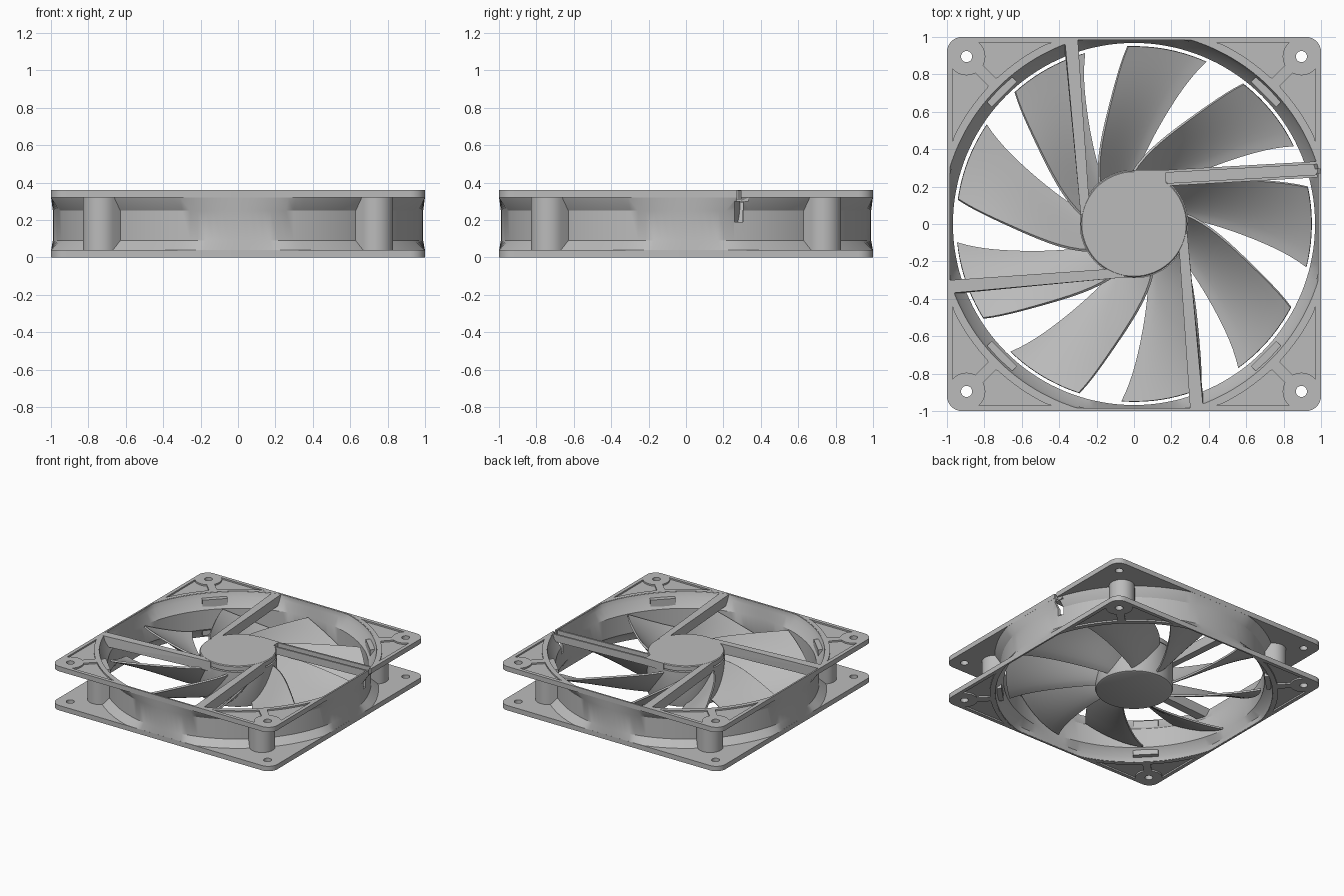
import bpy, bmesh, math
from mathutils import Matrix, Vector

cube = bpy.data.objects.get("Cube")
if cube:
    bpy.data.objects.remove(cube, do_unlink=True)

grey = bpy.data.materials.new("mid_grey")
grey.use_nodes = True
GREY = (0.5, 0.5, 0.5, 1)
grey.diffuse_color = GREY
grey.node_tree.nodes["Principled BSDF"].inputs["Base Color"].default_value = GREY

H = 0.36          # overall height
FLANGE = 0.04     # flange thickness
POCKET = 0.012    # depth of the corner pockets
HOLE = 0.895      # screw hole offset


def activate(obj):
    bpy.ops.object.select_all(action='DESELECT')
    obj.select_set(True)
    bpy.context.view_layer.objects.active = obj


def finish(name, bm, smooth=True):
    bmesh.ops.remove_doubles(bm, verts=bm.verts, dist=1e-5)
    bmesh.ops.recalc_face_normals(bm, faces=bm.faces)
    mesh = bpy.data.meshes.new(name)
    bm.to_mesh(mesh)
    bm.free()
    mesh.materials.append(grey)
    obj = bpy.data.objects.new(name, mesh)
    bpy.context.collection.objects.link(obj)
    if smooth:
        activate(obj)
        bpy.ops.object.shade_smooth_by_angle(angle=math.radians(30))
    return obj


def polar(r, a, cx=0, cy=0):
    return (cx + r * math.cos(a), cy + r * math.sin(a))


def arc(cx, cy, r, a0, a1, n):
    return [polar(r, math.radians(a0 + (a1 - a0) * i / n), cx, cy) for i in range(n + 1)]


def clamp(p, lim):
    return tuple(max(-lim, min(lim, c)) for c in p)


def turn(points, quarter):
    c, s = ((1, 0), (0, 1), (-1, 0), (0, -1))[quarter]
    return [(x * c - y * s, x * s + y * c) for x, y in points]


def plate(name, loops, z0, z1):
    """Flat plate with holes, made from a filled curve."""
    cu = bpy.data.curves.new(name, 'CURVE')
    cu.dimensions, cu.fill_mode, cu.extrude = '2D', 'BOTH', (z1 - z0) / 2
    for pts in loops:
        sp = cu.splines.new('POLY')
        sp.points.add(len(pts) - 1)
        for p, (x, y) in zip(sp.points, pts):
            p.co = (x, y, 0, 1)
        sp.use_cyclic_u = True
    tmp = bpy.data.objects.new(name, cu)
    bpy.context.collection.objects.link(tmp)
    deps = bpy.context.evaluated_depsgraph_get()
    mesh = bpy.data.meshes.new_from_object(tmp.evaluated_get(deps))
    bm = bmesh.new()
    bm.from_mesh(mesh)
    bmesh.ops.translate(bm, verts=bm.verts, vec=(0, 0, (z0 + z1) / 2))
    bpy.data.objects.remove(tmp, do_unlink=True)
    bpy.data.meshes.remove(mesh)
    return finish(name, bm)


def lathe(name, profile, n=144, closed=True):
    """Spin (radius, z, limit) points; limit trims the ring to a square."""
    bm = bmesh.new()
    rings = [[bm.verts.new((*clamp(polar(r, math.tau * i / n), lim), z)) for i in range(n)]
             for r, z, lim in profile]
    pairs = list(zip(rings, rings[1:]))
    if closed:
        pairs.append((rings[-1], rings[0]))
    else:
        bm.faces.new(rings[0])
        bm.faces.new(rings[-1])
    for a, b in pairs:
        for i in range(n):
            j = (i + 1) % n
            bm.faces.new((a[i], a[j], b[j], b[i]))
    return finish(name, bm)


def hull(name, points):
    bm = bmesh.new()
    for p in points:
        bm.verts.new(p)
    bmesh.ops.convex_hull(bm, input=bm.verts)
    return finish(name, bm, smooth=False)


# Flanges: rounded square, trimmed round opening, screw holes, corner pockets
outline, holes, pockets = [], [], []
strut = 0.03
diag = lambda d, side: ((d - side) / math.sqrt(2), (d + side) / math.sqrt(2))
pocket = ([(0.44, 0.97)] + arc(HOLE, HOLE, 0.10, 131, 208, 10)
          + [diag(1.075, strut)] + arc(0, 0, 1.07, 47, 64, 8))
for q in range(4):
    outline += turn(arc(0.92, 0.92, 0.08, 0, 90, 8), q)
    holes.append(turn(arc(HOLE, HOLE, 0.03, 0, 345, 23), q))
    pockets.append(turn(pocket, q))
    pockets.append(turn([(y, x) for x, y in pocket], q))
opening = [clamp(p, 0.987) for p in arc(0, 0, 1.035, 0, 357.5, 143)]
solid = [outline, opening] + holes
plate("bottom_flange_face", solid + pockets, 0, POCKET)
plate("bottom_flange", solid, POCKET, FLANGE)
cut_parts = [plate("top_flange", solid, H - FLANGE, H - POCKET),
             plate("top_flange_face", solid + pockets, H - POCKET, H)]

# Duct: straight tube flaring at both ends, trimmed flat at the sides
inner = [(1.03, 0.002), (1.018, 0.04), (0.968, 0.09),
         (0.968, 0.25), (1.018, 0.32), (1.03, 0.358)]
outer = [(1.045, 0.358), (1.035, 0.32), (0.99, 0.25),
         (0.99, 0.09), (1.045, 0.04), (1.05, 0.002)]
cut_parts.append(lathe("duct", [(r, z, 0.985) for r, z in inner]
                       + [(r, z, 0.9995) for r, z in outer]))

# Corner posts between the flanges
for q in range(4):
    end = arc(1.04, 0, 0.095, -90, 90, 14)
    section = [(0.98, 0.095), (0.98, -0.095)] + end
    rot = Matrix.Rotation(math.radians(45 + 90 * q), 3, 'Z')
    post = hull("corner_post", [rot @ Vector((x, y, z)) for x, y in section
                                for z in (FLANGE - 0.005, H - FLANGE + 0.005)])
    activate(post)
    bpy.ops.object.shade_smooth_by_angle(angle=math.radians(30))

# Cable slot through the frame on the left side
for y0, y1, z0, z1 in ((0.272, 0.295, 0.29, 0.4), (0.26, 0.305, 0.19, 0.3)):
    cutter = hull("slot_cutter", [(x, y, z) for x in (0.92, 1.1) for y in (y0, y1) for z in (z0, z1)])
    cutter.hide_render = True
    for part in cut_parts:
        mod = part.modifiers.new("slot", 'BOOLEAN')
        mod.operation, mod.solver, mod.object = 'DIFFERENCE', 'EXACT', cutter
        activate(part)
        bpy.ops.object.modifier_apply(modifier=mod.name)
    bpy.data.objects.remove(cutter, do_unlink=True)

# Three solid struts from the hub to the frame
for q in range(3):
    pts = []
    for x, y, z in [(-0.37, 0.985, H), (-0.30, 0.985, H), (-0.37, 0.93, 0.28), (-0.30, 0.95, 0.28),
                    (-0.285, 0.05, H), (-0.235, 0.05, H), (-0.285, 0.05, 0.28), (-0.235, 0.05, 0.28)]:
        (x, y), = turn([(x, y)], q)
        pts.append((x, y, z - 0.001))
    hull("strut", pts)


# Cable channel strut: a floor with two rails
def channel(name, off0, off1, z0, z1):
    hull(name, [(x, y + off, z) for x, y in ((0.15, 0.245), (0.98, 0.292))
                for off in (off0, off1) for z in (z0, z1)])


channel("channel_floor", -0.043, 0.043, 0.30, 0.312)
channel("channel_rail", 0.028, 0.043, 0.30, H - 0.001)
channel("channel_rail", -0.043, -0.028, 0.30, H - 0.001)

# Hub cover with its squared corner, and the rotor below it
lathe("hub_cover", [(0.285, 0.318, 2), (0.285, H - 0.006, 2), (0.279, H, 2)], 96, False)
hull("hub_corner", [(x, y, z) for x in (0, 0.17) for y in (0.2, 0.29) for z in (0.3, H)])
lathe("rotor_hub", [(0.27, 0.02, 2), (0.284, 0.026, 2), (0.29, 0.04, 2), (0.29, 0.31, 2)], 96, False)


# Swept blades: (radius, high edge angle, low edge angle, top z, bottom z)
stations = [(0.27, 132, 87, 0.29, 0.05), (0.44, 114, 79, 0.285, 0.06),
            (0.66, 101, 72.6, 0.27, 0.075), (0.95, 92, 66, 0.25, 0.09)]


def station(r):
    """Quadratic blend through neighbouring stations."""
    out = [0] * 4
    for i, si in enumerate(stations):
        w = math.prod((r - sj[0]) / (si[0] - sj[0]) for j, sj in enumerate(stations) if j != i)
        out = [o + w * v for o, v in zip(out, si[1:])]
    return out


ROWS, COLS = 14, 10
for k in range(9):
    bm = bmesh.new()
    grid = []
    for i in range(ROWS + 1):
        r = 0.27 + 0.68 * i / ROWS
        a_hi, a_lo, z_hi, z_lo = station(r)
        row = []
        for j in range(COLS + 1):
            t = j / COLS
            a = math.radians(a_lo + (a_hi - a_lo) * t + 40 * k)
            row.append(bm.verts.new((*polar(r, a), z_lo + (z_hi - z_lo) * t ** 1.35)))
        grid.append(row)
    for i in range(ROWS):
        for j in range(COLS):
            bm.faces.new((grid[i][j], grid[i + 1][j], grid[i + 1][j + 1], grid[i][j + 1]))
    blade = finish("blade", bm)
    mod = blade.modifiers.new("thickness", 'SOLIDIFY')
    mod.thickness, mod.offset = 0.014, 0
    activate(blade)
    bpy.ops.object.modifier_apply(modifier=mod.name)
    bpy.ops.object.shade_smooth_by_angle(angle=math.radians(35))
